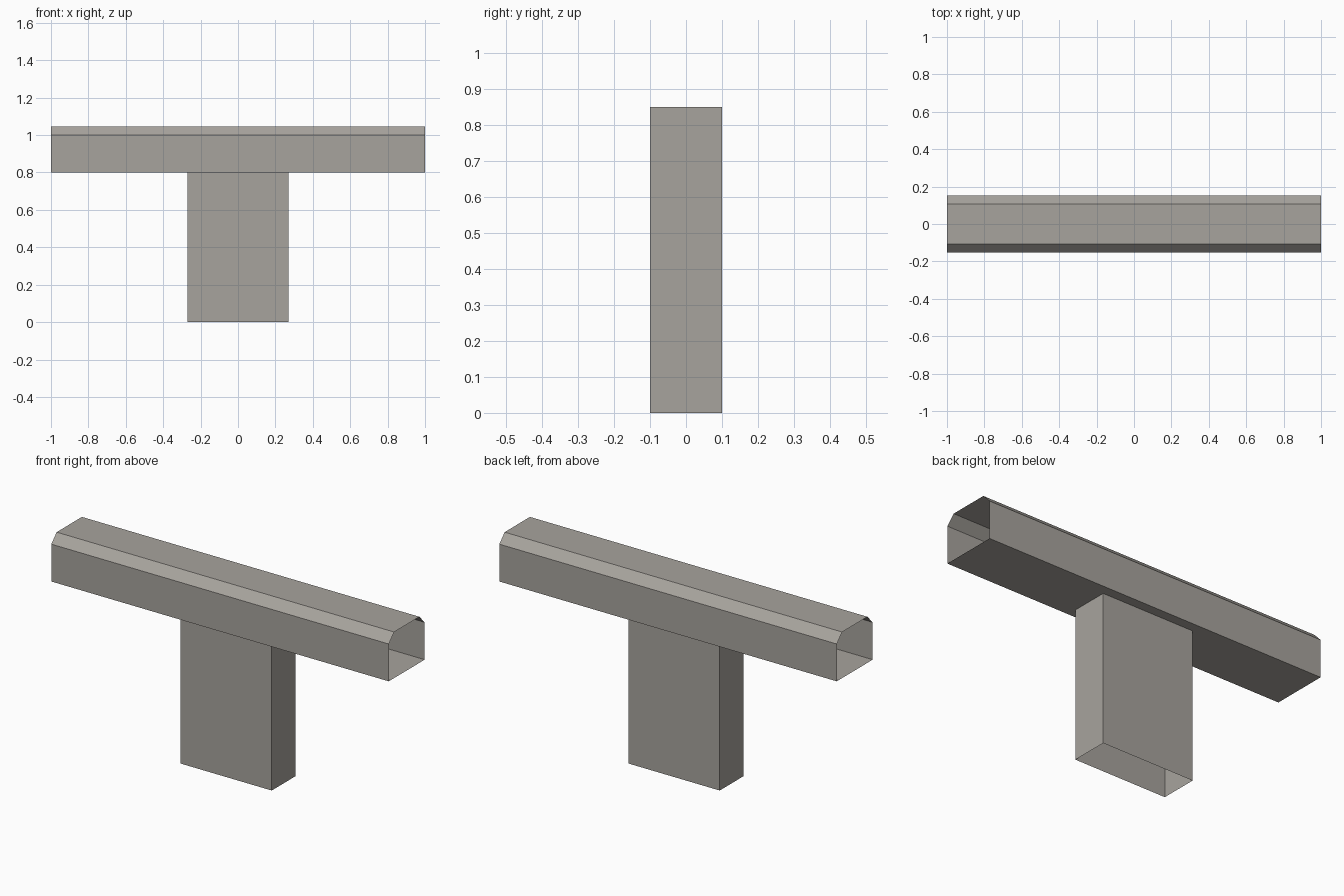
import bpy, bmesh
from mathutils import Vector

if "Cube" in bpy.data.objects:
    bpy.data.objects.remove(bpy.data.objects["Cube"])

mat = bpy.data.materials.new("warm grey concrete")
mat.diffuse_color = (0.39, 0.37, 0.34, 1)
mat.use_nodes = True
mat.node_tree.nodes["Principled BSDF"].inputs["Base Color"].default_value = mat.diffuse_color


def open_tube(name, profile, start, travel):
    """Sweep a closed profile along a straight line, leaving both ends open."""
    bm = bmesh.new()
    a = [bm.verts.new(Vector(start) + Vector(p)) for p in profile]
    b = [bm.verts.new(v.co + Vector(travel)) for v in a]
    n = len(a)
    for i in range(n):
        j = (i + 1) % n
        bm.faces.new((a[i], a[j], b[j], b[i]))
    me = bpy.data.meshes.new(name)
    bm.to_mesh(me)
    bm.free()
    me.materials.append(mat)
    ob = bpy.data.objects.new(name, me)
    bpy.context.collection.objects.link(ob)
    return ob


# Crossbeam: chamfered hollow profile in the y-z plane, run along x
half = [(0.152, 0.80), (0.152, 1.0), (0.107, 1.047)]
section = half + [(-y, z) for y, z in reversed(half)]
open_tube("crossbeam", [(0, y, z) for y, z in section], (-1, 0, 0), (2, 0, 0))

# Pier: hollow rectangular post reaching slightly into the beam
w, d = 0.27, 0.10
open_tube("pier", [(-w, -d, 0), (w, -d, 0), (w, d, 0), (-w, d, 0)],
          (0, 0, 0), (0, 0, 0.85))
